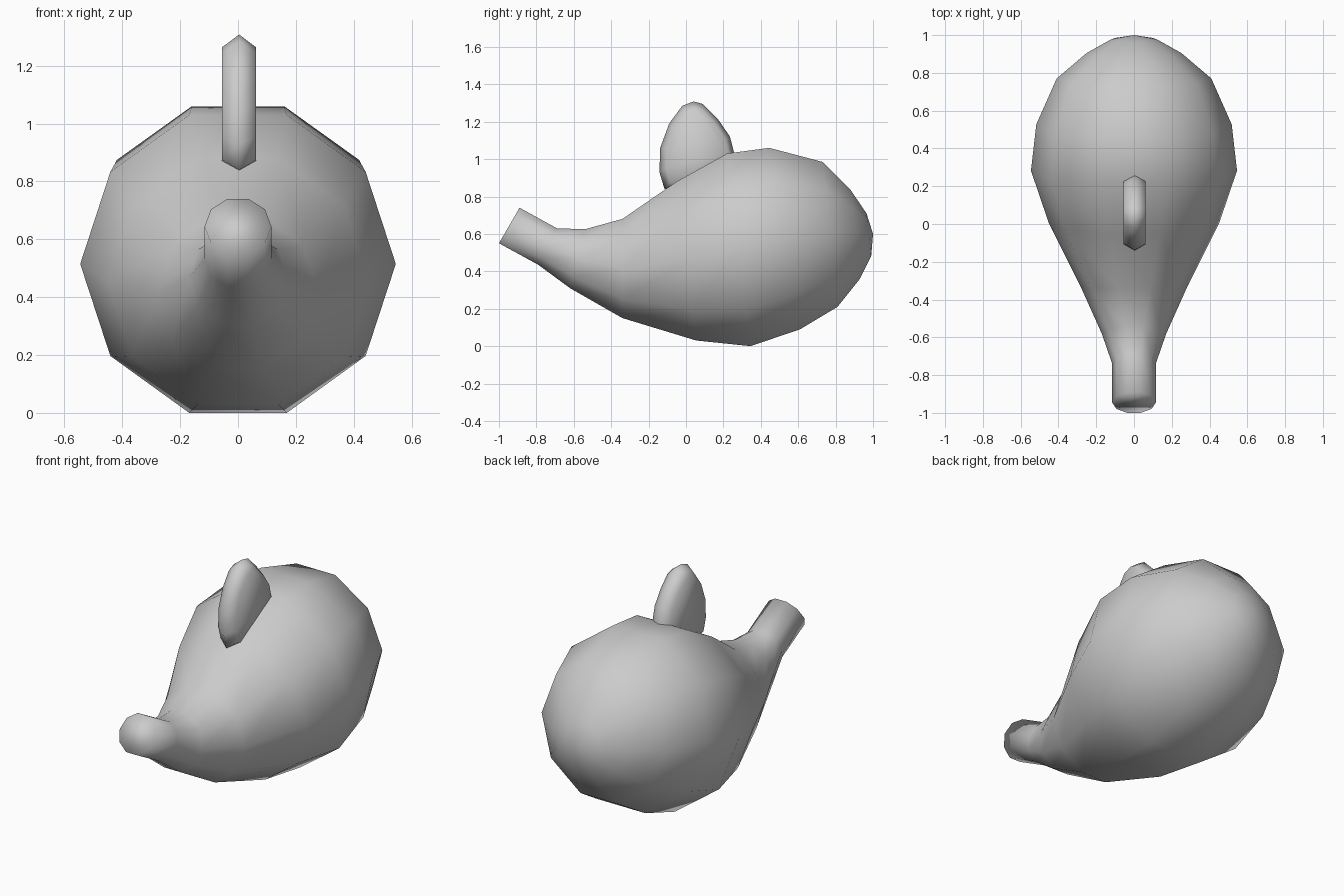
import bpy, bmesh, math

if "Cube" in bpy.data.objects:
    bpy.data.objects.remove(bpy.data.objects["Cube"])

def make_object(name, bm):
    bmesh.ops.recalc_face_normals(bm, faces=bm.faces[:])
    for f in bm.faces:
        f.smooth = True
    mesh = bpy.data.meshes.new(name)
    bm.to_mesh(mesh)
    bm.free()
    obj = bpy.data.objects.new(name, mesh)
    bpy.context.collection.objects.link(obj)
    return obj

def bridge(bm, a, b):
    n = len(a)
    for i in range(n):
        bm.faces.new((a[i], a[(i + 1) % n], b[(i + 1) % n], b[i]))

# Body: ten-sided rings, each given by its top and bottom (y, z) in side view
SIDES = 10
rings = [
    ((-0.89, 0.74), (-1.00, 0.55)),
    ((-0.69, 0.63), (-0.79, 0.435)),
    ((-0.54, 0.625), (-0.62, 0.31)),
    ((-0.34, 0.68), (-0.34, 0.15)),
    ((-0.05, 0.88), (0.055, 0.03)),
    ((0.22, 1.03), (0.345, 0.00)),
    ((0.445, 1.06), (0.61, 0.09)),
    ((0.73, 0.985), (0.81, 0.21)),
    ((0.88, 0.835), (0.93, 0.36)),
    ((0.965, 0.71), (0.99, 0.48)),
]
half = math.sin(math.radians(72))
bm = bmesh.new()
loops = []
for (ty, tz), (by, bz) in rings:
    cy, cz = (ty + by) / 2, (tz + bz) / 2
    uy, uz = (ty - by) / 2 / half, (tz - bz) / 2 / half
    r = math.hypot(uy, uz)
    loop = []
    for i in range(SIDES):
        a = 2 * math.pi * i / SIDES
        s = math.sin(a)
        loop.append(bm.verts.new((r * math.cos(a), cy + uy * s, cz + uz * s)))
    loops.append(loop)
for a, b in zip(loops, loops[1:]):
    bridge(bm, a, b)
bm.faces.new(loops[0])
tail = bm.verts.new((0, 1.0, 0.60))
for i in range(SIDES):
    bm.faces.new((loops[-1][i], loops[-1][(i + 1) % SIDES], tail))
make_object("body", bm)

# Upright fin: ridge outline in the middle, smaller flat outlines on both sides
outline = [(-0.115, 0.84), (-0.142, 0.93), (-0.138, 1.06), (-0.09, 1.19),
           (-0.02, 1.285), (0.04, 1.308), (0.09, 1.295), (0.17, 1.215),
           (0.235, 1.12), (0.258, 1.03), (0.268, 0.93), (0.10, 0.80)]
bm = bmesh.new()
def fin_loop(x, k):
    return [bm.verts.new((x, 0.06 + (y - 0.06) * k, 1.05 + (z - 1.05) * k))
            for y, z in outline]
left, ridge, right = fin_loop(-0.055, 0.83), fin_loop(0.004, 1), fin_loop(0.062, 0.83)
bridge(bm, left, ridge)
bridge(bm, ridge, right)
bm.faces.new(left)
bm.faces.new(right)
make_object("top_fin", bm)
